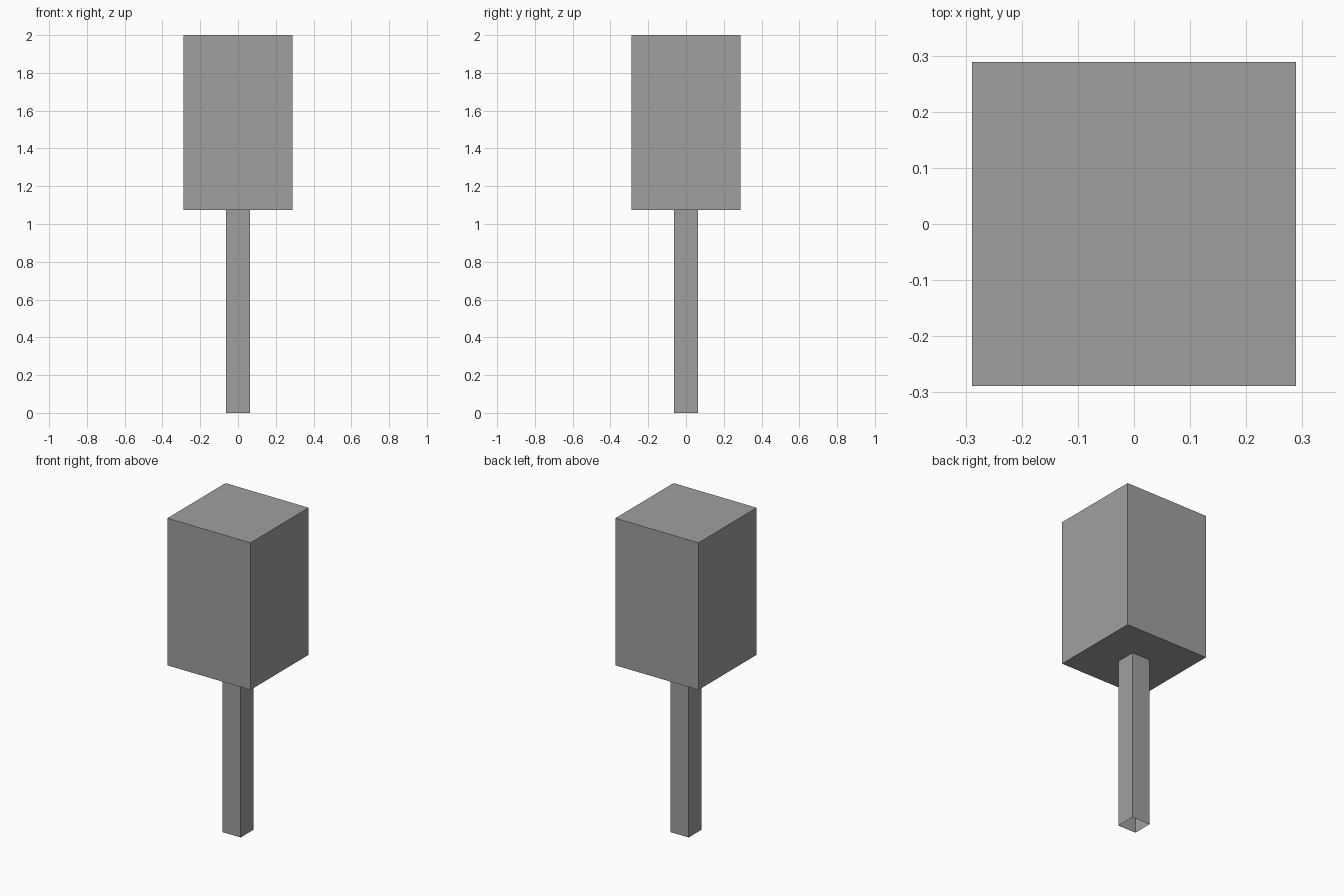
import bpy
import bmesh

default_cube = bpy.data.objects.get("Cube")
if default_cube:
    bpy.data.objects.remove(default_cube, do_unlink=True)

# Single grey material
GREY = (0.35, 0.35, 0.35, 1.0)
grey = bpy.data.materials.new("plain_grey")
grey.use_nodes = True
grey.diffuse_color = GREY
grey.node_tree.nodes["Principled BSDF"].inputs["Base Color"].default_value = GREY


def add_box(name, width, bottom, top, open_ends=False):
    """Square upright box; open_ends leaves out the two caps."""
    bm = bmesh.new()
    bmesh.ops.create_cube(bm, size=1)
    for v in bm.verts:
        v.co.x *= width
        v.co.y *= width
        v.co.z = top if v.co.z > 0 else bottom
    if open_ends:
        caps = [f for f in bm.faces if abs(f.normal.z) > 0.5]
        bmesh.ops.delete(bm, geom=caps, context="FACES_ONLY")
    mesh = bpy.data.meshes.new(name)
    bm.to_mesh(mesh)
    bm.free()
    mesh.materials.append(grey)
    obj = bpy.data.objects.new(name, mesh)
    bpy.context.collection.objects.link(obj)
    return obj


# Block on top of a slim post that is open at its foot
CROWN_BOTTOM = 1.075
add_box("trunk", 0.125, 0, CROWN_BOTTOM, open_ends=True)
add_box("crown", 0.578, CROWN_BOTTOM, 2)
